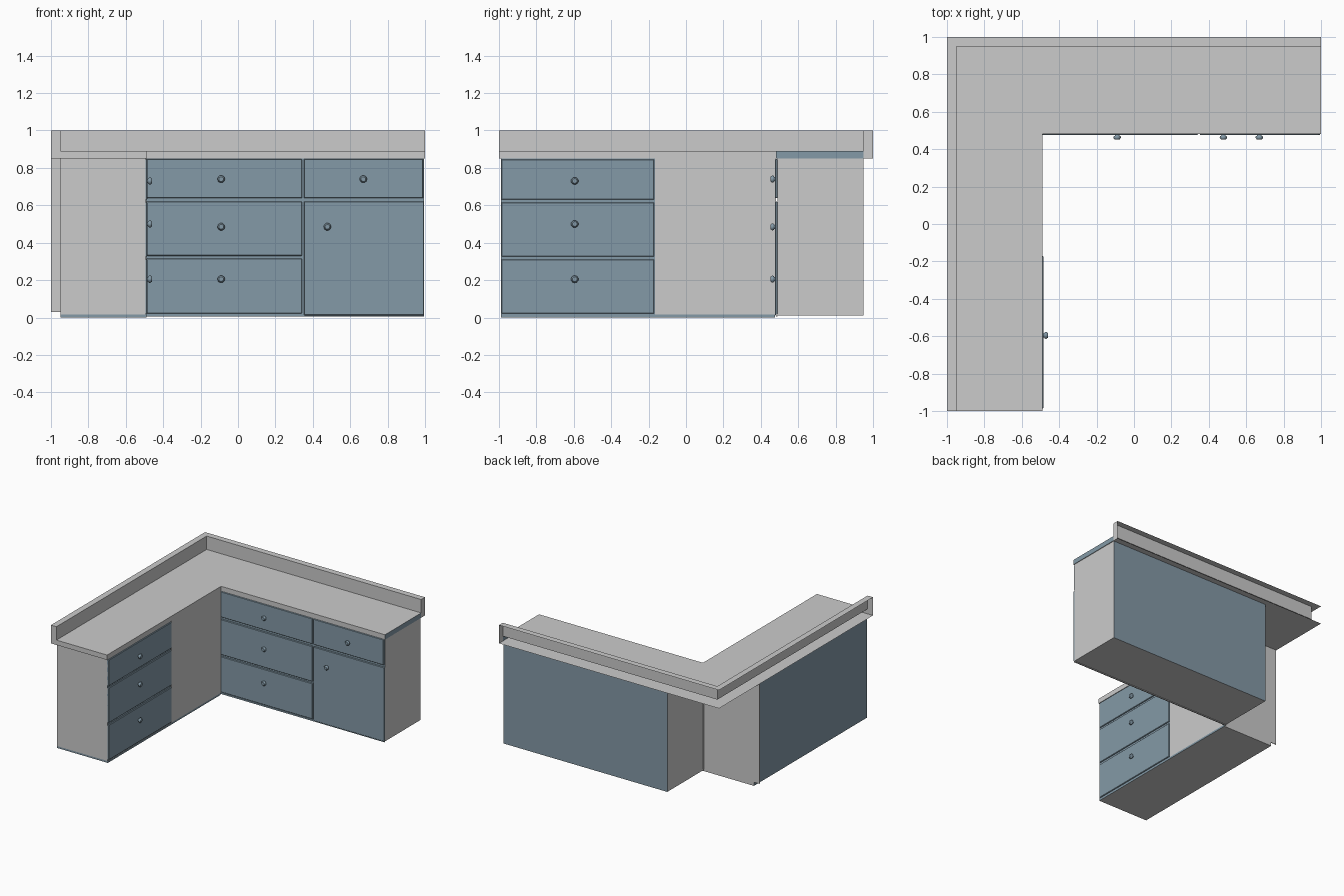
import bpy, bmesh, math
from mathutils import Matrix, Vector

if "Cube" in bpy.data.objects:
    bpy.data.objects.remove(bpy.data.objects["Cube"])


def material(name, rgb):
    m = bpy.data.materials.new(name)
    m.diffuse_color = (*rgb, 1)
    m.use_nodes = True
    m.node_tree.nodes["Principled BSDF"].inputs["Base Color"].default_value = m.diffuse_color
    return m


GREY = material("light grey", (0.60, 0.60, 0.60))
BLUE = material("slate blue", (0.23, 0.32, 0.385))


def finish(name, bm):
    me = bpy.data.meshes.new(name)
    bm.to_mesh(me)
    bm.free()
    ob = bpy.data.objects.new(name, me)
    bpy.context.collection.objects.link(ob)
    me.materials.append(GREY)
    me.materials.append(BLUE)
    return ob


def box(name, lo, hi, blue=(), bevel=0.0):
    """Box between two corners; faces whose normal is in 'blue' are blue ('all' = every face)."""
    bm = bmesh.new()
    lo, hi = Vector(lo), Vector(hi)
    size = hi - lo
    bmesh.ops.create_cube(bm, size=1, matrix=Matrix.Translation((lo + hi) / 2) @ Matrix.Diagonal((*size, 1)))
    if bevel:
        bmesh.ops.bevel(bm, geom=bm.edges[:], offset=bevel, segments=1, affect='EDGES')
    bm.normal_update()
    for f in bm.faces:
        if blue == 'all' or any(f.normal.dot(Vector(n)) > 0.9 for n in blue):
            f.material_index = 1
    return finish(name, bm)


def knob(name, loc, axis):
    """Small rounded knob: a stem and head lathed from a short profile."""
    bm = bmesh.new()
    profile = [(0.010, 0), (0.012, 0.006), (0.019, 0.010), (0.020, 0.018), (0.013, 0.026)]
    rot = Vector((0, 0, 1)).rotation_difference(Vector(axis)).to_matrix()
    n = 10
    rings = [[bm.verts.new(Vector(loc) + rot @ Vector((r * math.cos(2 * math.pi * i / n),
                                                      r * math.sin(2 * math.pi * i / n), h)))
              for i in range(n)] for r, h in profile]
    for a, b in zip(rings, rings[1:]):
        for i in range(n):
            bm.faces.new((a[i], a[(i + 1) % n], b[(i + 1) % n], b[i]))
    bm.faces.new(rings[-1])
    for f in bm.faces:
        f.material_index = 1
        f.smooth = len(f.verts) == 4
    return finish(name, bm)


# L-shaped worktop with hollow raised rim: profile swept round the corner, rim open at the back
bm = bmesh.new()
prof = [(0, 0, 0.85), (0.05, 0.05, 0.85), (0.51, 0.52, 0.85), (0.51, 0.52, 0.89),
        (0.05, 0.05, 0.89), (0.05, 0.05, 1.0), (0, 0, 1.0)]
stations = [[bm.verts.new((-1 + a, -1, z)) for a, b, z in prof],
            [bm.verts.new((-1 + a, 1 - b, z)) for a, b, z in prof],
            [bm.verts.new((1, 1 - b, z)) for a, b, z in prof]]
for s, t in zip(stations, stations[1:]):
    for i in range(len(prof) - 1):
        bm.faces.new((s[i], s[i + 1], t[i + 1], t[i]))
for s, colour in ((stations[0], 0), (stations[2], 1)):
    bm.faces.new([s[i] for i in (0, 1, 4, 5, 6)])
    bm.faces.new([s[i] for i in (1, 2, 3, 4)]).material_index = colour
bmesh.ops.recalc_face_normals(bm, faces=bm.faces[:])
finish("worktop", bm)

# Cabinet carcasses
box("left_cabinet", (-0.95, -0.99, 0.015), (-0.495, 0.475, 0.85), blue=[(-1, 0, 0)])
box("left_plinth", (-0.95, -0.99, 0), (-0.49, 0.475, 0.015),
    blue=[(-1, 0, 0), (1, 0, 0), (0, -1, 0)])
box("back_cabinet", (-0.495, 0.488, 0.01), (0.995, 0.95, 0.85), blue=[(0, 1, 0), (0, -1, 0)])
box("back_plinth", (-0.495, 0.48, 0.005), (0.995, 0.49, 0.018), blue=[(0, -1, 0), (0, 0, 1)])

# Plain filler panel beside the left drawers, and thin fin at the rear corner
box("filler_panel", (-0.497, -0.165, 0.015), (-0.49, 0.48, 0.85))
box("corner_fin", (-1.0, 0.470, 0.03), (-0.95, 0.475, 0.85))
box("drawer_backing", (-0.497, -0.99, 0.015), (-0.493, -0.165, 0.85), blue='all')

# Drawers and knobs of the left cabinet
for i, (z0, z1, kz) in enumerate([(0.022, 0.31, 0.205), (0.327, 0.615, 0.50), (0.63, 0.845, 0.73)]):
    box(f"left_drawer_{i}", (-0.496, -0.987, z0), (-0.485, -0.17, z1), 'all', 0.003)
    knob(f"left_knob_{i}", (-0.486, -0.595, kz), (1, 0, 0))

# Drawers, door and knobs of the back cabinet
fronts = [("drawer_low", -0.49, 0.342, 0.022, 0.315, -0.09, 0.205),
          ("drawer_mid", -0.49, 0.342, 0.33, 0.62, -0.09, 0.485),
          ("drawer_top", -0.49, 0.342, 0.638, 0.848, -0.09, 0.74),
          ("small_drawer", 0.352, 0.99, 0.638, 0.848, 0.67, 0.74),
          ("door", 0.352, 0.995, 0.012, 0.62, 0.478, 0.485)]
for name, x0, x1, z0, z1, kx, kz in fronts:
    box(name, (x0, 0.476, z0), (x1, 0.489, z1), 'all', 0.003)
    knob(name + "_knob", (kx, 0.478, kz), (0, -1, 0))
